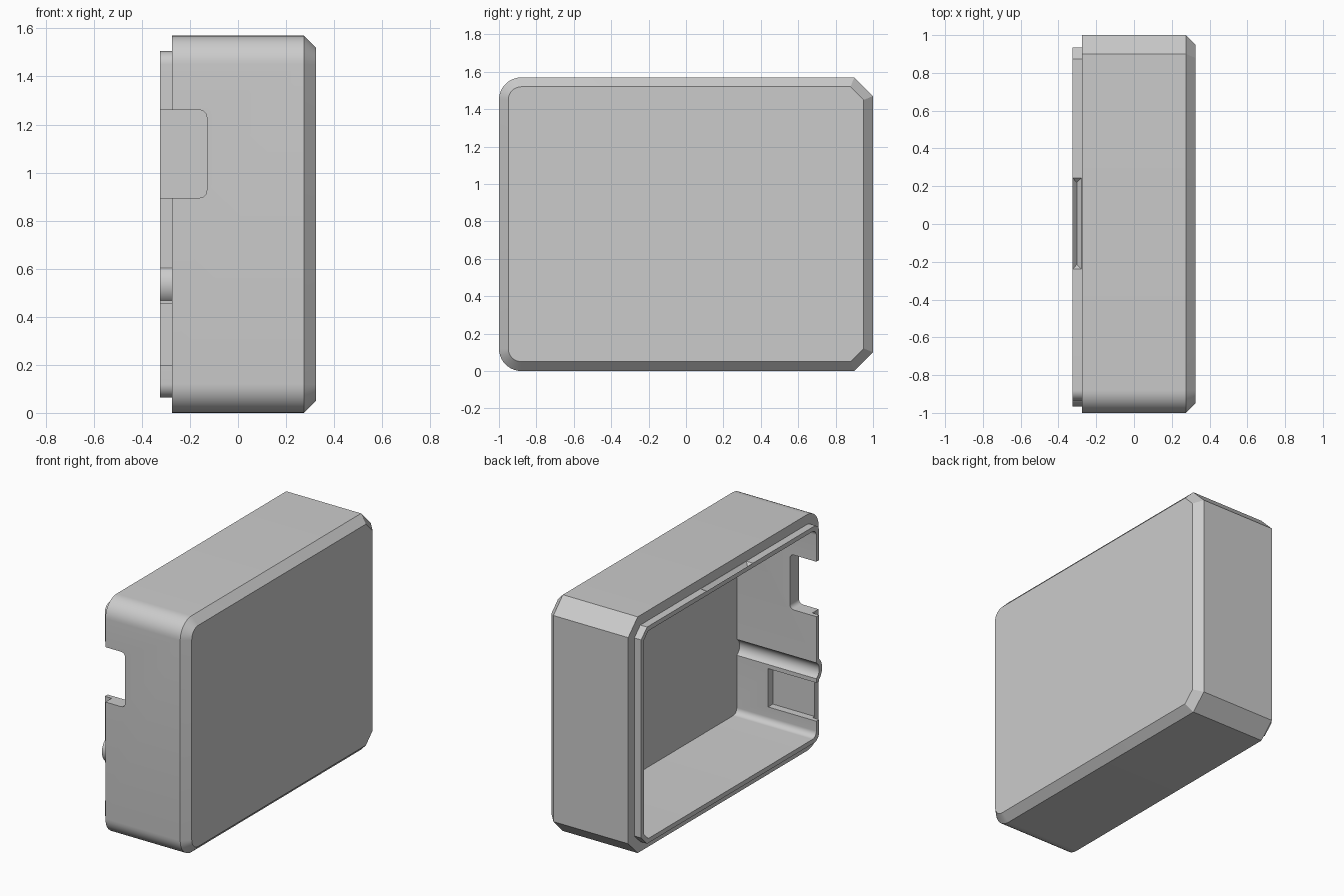
import bpy, bmesh, math

cube = bpy.data.objects.get("Cube")
if cube:
    bpy.data.objects.remove(cube, do_unlink=True)

# Main sizes
HEIGHT = 1.57
X_LIP, X_RIM, X_EDGE, X_FACE, X_INNER = -0.325, -0.275, 0.275, 0.325, 0.26
LIP_IN, WALL_IN, BEVEL = 0.065, 0.095, 0.05
SLANT = 2 - math.sqrt(2)

grey = bpy.data.materials.new("plain_grey")
grey.use_nodes = True
grey.diffuse_color = (0.6, 0.6, 0.6, 1)
grey.node_tree.nodes["Principled BSDF"].inputs["Base Color"].default_value = (0.6, 0.6, 0.6, 1)


def finish(name, bm):
    bmesh.ops.recalc_face_normals(bm, faces=bm.faces)
    mesh = bpy.data.meshes.new(name)
    bm.to_mesh(mesh)
    bm.free()
    mesh.materials.append(grey)
    obj = bpy.data.objects.new(name, mesh)
    bpy.context.collection.objects.link(obj)
    return obj


def loft(name, rings):
    """Skin a list of equal rings and cap both ends."""
    bm = bmesh.new()
    loops = [[bm.verts.new(p) for p in ring] for ring in rings]
    for a, b in zip(loops, loops[1:]):
        for i in range(len(a)):
            j = (i + 1) % len(a)
            bm.faces.new((a[i], a[j], b[j], b[i]))
    bm.faces.new(loops[0])
    bm.faces.new(loops[-1])
    return finish(name, bm)


def arc(cu, cv, r, start, end, steps):
    return [(cu + r * math.cos(math.radians(start + (end - start) * i / steps)),
             cv + r * math.sin(math.radians(start + (end - start) * i / steps)))
            for i in range(steps + 1)]


def outline(x, inset):
    """Case section: rounded front corners, clipped back corners."""
    side, low, high = 1 - inset, inset, HEIGHT - inset
    r = max(0.12 - inset, 0.04)
    c = 0.1 - inset * SLANT
    pts = [(side - c, low), (side, low + c), (side, high - c), (side - c, high)]
    pts += arc(-side + r, high - r, r, 90, 180, 10)
    pts += arc(-side + r, low + r, r, 180, 270, 10)
    return [(x, y, z) for y, z in pts]


def prism_x(name, pts, a, b):
    return loft(name, [[(x, y, z) for y, z in pts] for x in (a, b)])


def prism_y(name, pts, a, b):
    return loft(name, [[(x, y, z) for x, z in pts] for y in (a, b)])


def combine(body, tool, operation):
    mod = body.modifiers.new(tool.name, 'BOOLEAN')
    mod.operation = operation
    mod.solver = 'EXACT'
    mod.object = tool
    bpy.context.view_layer.objects.active = body
    bpy.ops.object.modifier_apply(modifier=mod.name)
    bpy.data.objects.remove(tool, do_unlink=True)


# Hollow case with stepped lip, from the outer face round to the inner floor
case = loft("case_shell", [
    outline(X_FACE, BEVEL), outline(X_EDGE, 0), outline(X_RIM, 0),
    outline(X_RIM, LIP_IN), outline(X_LIP, LIP_IN),
    outline(X_LIP, WALL_IN), outline(X_INNER, WALL_IN)])

# Bulge on the front lip, with a round channel running inside it
cy, cz = -0.873, 0.535
combine(case, prism_x("lip_bulge", arc(cy, cz, 0.092, 121, 239, 16), X_LIP, X_RIM + 0.01), 'UNION')
combine(case, prism_x("wall_channel", arc(cy, cz, 0.062, 0, 348.75, 31), -0.4, X_INNER), 'DIFFERENCE')

# Open port in the front wall
r = 0.03
port = [(-0.4, 0.895)] + arc(-0.13 - r, 0.895 + r, r, -90, 0, 6)
port += arc(-0.13 - r, 1.26 - r, r, 0, 90, 6) + [(-0.4, 1.26)]
combine(case, prism_y("port", port, -1.1, -0.8), 'DIFFERENCE')

# Shallow pocket in the inside of the front wall
pocket = [(-0.955, 0.2), (-0.85, 0.2), (-0.85, 0.455), (-0.955, 0.455)]
combine(case, prism_x("pocket", pocket, -0.4, 0.03), 'DIFFERENCE')

# V-shaped catch groove in the top lip
bm = bmesh.new()
top, low = HEIGHT - LIP_IN + 0.001, HEIGHT - LIP_IN - 0.025
for x, y, z in [(X_LIP - 0.001, -0.24, top), (X_LIP - 0.001, 0.245, top),
                (X_RIM - 0.001, -0.24, top), (X_RIM - 0.001, 0.245, top),
                (-0.303, -0.215, low), (-0.303, 0.22, low)]:
    bm.verts.new((x, y, z))
bmesh.ops.convex_hull(bm, input=bm.verts)
combine(case, finish("catch_groove", bm), 'DIFFERENCE')

# Smooth rounded corners, keep the edges crisp
bpy.ops.object.select_all(action='DESELECT')
case.select_set(True)
bpy.context.view_layer.objects.active = case
bpy.ops.object.shade_smooth_by_angle(angle=math.radians(25))
